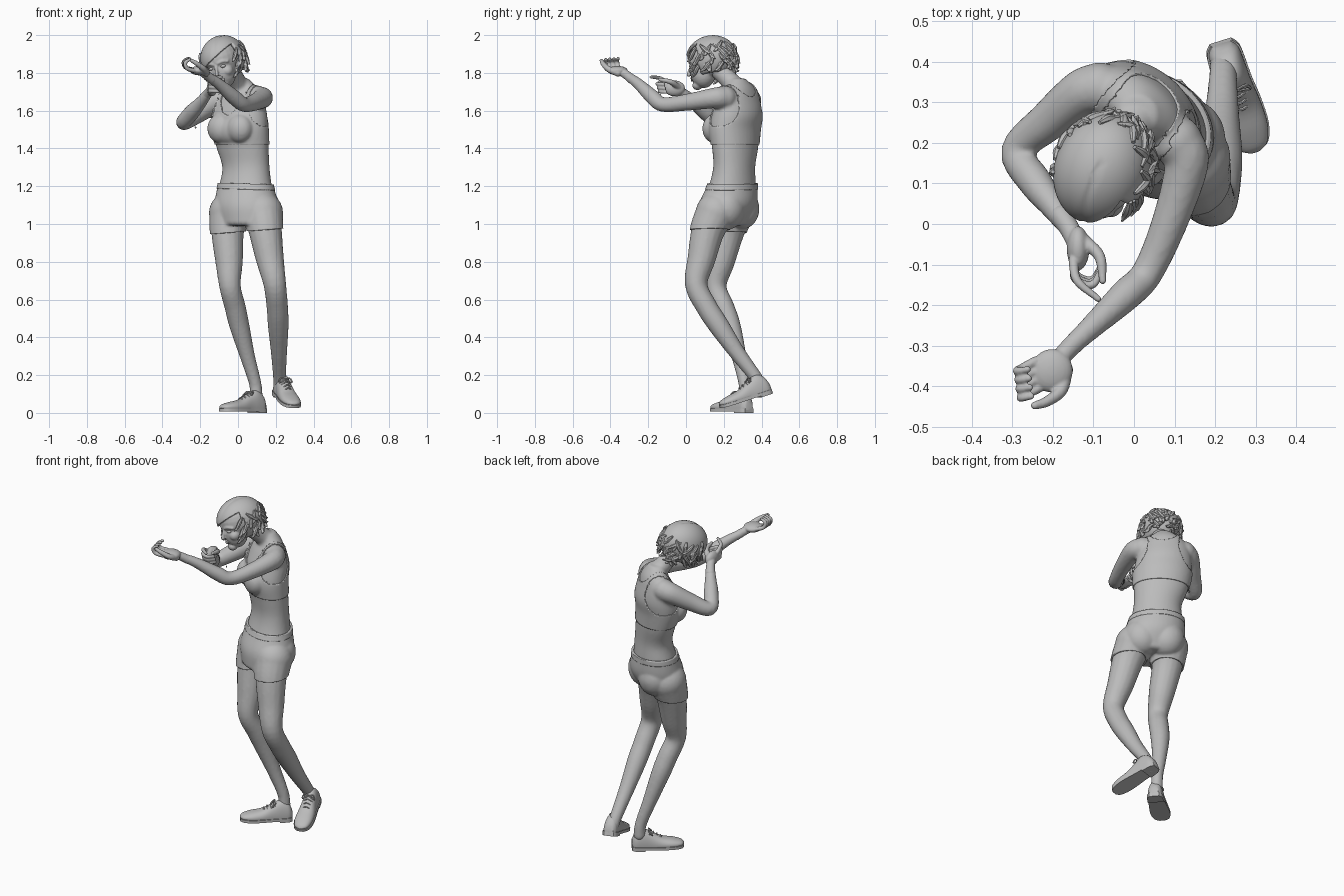
import bpy, bmesh, math, random
from mathutils import Vector, Matrix

random.seed(4)
if bpy.data.objects.get("Cube"):
    bpy.data.objects.remove(bpy.data.objects["Cube"])

grey = bpy.data.materials.new("plain_grey")
grey.use_nodes = True
grey.diffuse_color = (0.5, 0.5, 0.5, 1)
grey.node_tree.nodes["Principled BSDF"].inputs["Base Color"].default_value = grey.diffuse_color


def finish(name, bm, voxel=0, smooth=3):
    """Turn a bmesh into a smooth object, optionally fused by a voxel remesh."""
    bmesh.ops.recalc_face_normals(bm, faces=bm.faces)
    mesh = bpy.data.meshes.new(name)
    bm.to_mesh(mesh)
    bm.free()
    obj = bpy.data.objects.new(name, mesh)
    bpy.context.collection.objects.link(obj)
    if voxel:
        fuse = obj.modifiers.new("fuse", 'REMESH')
        fuse.mode, fuse.voxel_size = 'VOXEL', voxel
        soft = obj.modifiers.new("soften", 'SMOOTH')
        soft.iterations = smooth
        bpy.context.view_layer.update()
        graph = bpy.context.evaluated_depsgraph_get()
        obj.data = bpy.data.meshes.new_from_object(obj.evaluated_get(graph))
        obj.modifiers.clear()
    obj.data.materials.clear()
    obj.data.materials.append(grey)
    bpy.ops.object.select_all(action='DESELECT')
    obj.select_set(True)
    bpy.context.view_layer.objects.active = obj
    bpy.ops.object.shade_smooth_by_angle(angle=math.radians(50))
    return obj


def spline(keys, steps):
    """Catmull-Rom through tuples of any length."""
    keys = [Vector(k) for k in keys]
    ends = [keys[0] * 2 - keys[1]] + keys + [keys[-1] * 2 - keys[-2]]
    out = []
    for a, b, c, d in zip(ends, ends[1:], ends[2:], ends[3:]):
        for i in range(steps):
            t = i / steps
            out.append((b * 2 + (c - a) * t + (a * 2 - b * 5 + c * 4 - d) * t * t
                        + (b * 3 - a - c * 3 + d) * t ** 3) * 0.5)
    return out + [keys[-1]]


def skin(bm, rings):
    """Bridge rings of points and cap both ends."""
    rows = [[bm.verts.new(p) for p in ring] for ring in rings]
    n = len(rows[0])
    for low, high in zip(rows, rows[1:]):
        for i in range(n):
            bm.faces.new((low[i], low[(i + 1) % n], high[(i + 1) % n], high[i]))
    bm.faces.new(rows[0][::-1])
    bm.faces.new(rows[-1])


def ball(bm, centre, size, frame=Matrix()):
    bmesh.ops.create_uvsphere(bm, u_segments=24, v_segments=14, radius=1,
                              matrix=frame @ Matrix.Translation(centre) @ Matrix.Diagonal((*size, 1)))


def tube(bm, keys, steps=5, sides=16, frame=Matrix()):
    """Round limb through (x, y, z, radius) keys with ball ends."""
    path = spline(keys, steps)
    pts = [Vector(p[:3]) for p in path]
    old = (pts[1] - pts[0]).normalized()
    side = old.orthogonal().normalized()
    rings = []
    for i, p in enumerate(pts):
        way = (pts[min(i + 1, len(pts) - 1)] - pts[max(i - 1, 0)]).normalized()
        side = old.rotation_difference(way) @ side
        old, up = way, way.cross(side)
        turn = [2 * math.pi * k / sides for k in range(sides)]
        rings.append([frame @ (p + (side * math.cos(t) + up * math.sin(t)) * path[i][3]) for t in turn])
    skin(bm, rings)
    for k in (keys[0], keys[-1]):
        if k[3] > 0.006:
            ball(bm, k[:3], [k[3]] * 3, frame)


def turned(degrees, centre=(0, 0, 0)):
    """Frame with x to the body's left and -y forward, turned about z."""
    return Matrix.Translation(centre) @ Matrix.Rotation(math.radians(-degrees), 4, 'Z')


# Torso: x, y, z, half width, half depth, turn
bm = bmesh.new()
torso = [(.045, .19, 1.0, .15, .11, 32), (.045, .22, 1.1, .168, .135, 32), (.04, .245, 1.2, .148, .115, 32),
         (.042, .255, 1.3, .134, .1, 33), (.025, .26, 1.4, .15, .105, 35), (.01, .258, 1.5, .162, .115, 36),
         (.01, .27, 1.58, .158, .115, 37), (.01, .28, 1.66, .14, .09, 37), (.015, .285, 1.72, .1, .065, 37),
         (.01, .27, 1.77, .045, .045, 37)]
skin(bm, [[turned(s[5], s[:3]) @ Vector((s[3] * math.cos(k * math.pi / 20), s[4] * math.sin(k * math.pi / 20), 0))
           for k in range(40)] for s in spline(torso, 5)])
chest, hips = turned(37, (.01, .26, 0)), turned(32, (.045, .22, 0))
ball(bm, (0, -.08, 1.495), (.115, .052, .068), chest)
for s in (-1, 1):
    ball(bm, (s * .064, -.085, 1.505), (.068, .057, .072), chest)
    ball(bm, (s * .07, .042, 1.08), (.092, .085, .1), hips)
tube(bm, [(.02, .28, 1.7, .06), (-.01, .23, 1.76, .05), (-.05, .16, 1.83, .05)])

# Legs and arms
tube(bm, [(-.045, .25, 1.06, .1), (-.055, .22, .95, .086), (-.047, .185, .8, .073), (-.042, .158, .67, .057),
          (-.015, .2, .56, .056), (.008, .237, .46, .053), (.05, .28, .3, .04), (.09, .31, .16, .033), (.097, .315, .09, .034)])
tube(bm, [(.13, .16, 1.06, .1), (.145, .115, .96, .088), (.168, .083, .82, .075), (.195, .054, .68, .06),
          (.208, .11, .56, .057), (.213, .175, .46, .055), (.217, .27, .32, .043), (.22, .375, .18, .034), (.222, .4, .12, .034)])
tube(bm, [(-.085, .335, 1.655, .064), (-.13, .322, 1.64, .059), (-.21, .255, 1.585, .05), (-.288, .18, 1.537, .041),
          (-.245, .105, 1.59, .042), (-.2, .045, 1.64, .033), (-.16, -.01, 1.69, .025)])
tube(bm, [(.105, .205, 1.668, .064), (.13, .15, 1.667, .055), (.09, .01, 1.645, .045), (.033, -.12, 1.632, .039),
          (-.02, -.175, 1.67, .04), (-.1, -.25, 1.74, .03), (-.165, -.31, 1.785, .024)])
body = finish("body", bm, .009)

# Left hand: open upward with curled fingers
bm = bmesh.new()
palm = turned(12, (-.203, -.362, 1.812))
ball(bm, (0, 0, 0), (.052, .054, .025), palm)
tube(bm, [(-.14, -.288, 1.767, .025), (-.165, -.312, 1.787, .024), (-.19, -.34, 1.805, .023)])
for i in range(4):
    x, y, z = -.235 - .003 * i, -.405 + .022 * i, 1.812 + .002 * i
    tube(bm, [(x, y, z, .012), (x - .035, y - .018, z + .012, .011),
              (x - .044, y - .024, z + .042, .01), (x - .018, y - .02, z + .06, .008)])
tube(bm, [(-.17, -.36, 1.8, .02), (-.18, -.41, 1.82, .016), (-.215, -.438, 1.847, .013), (-.245, -.448, 1.865, .01)])
finish("left_hand", bm, .004)

# Right hand: drawing grip with the index and thumb forward
bm = bmesh.new()
ball(bm, (-.138, -.06, 1.718), (.028, .055, .042))
tube(bm, [(-.18, .02, 1.668, .028), (-.16, -.01, 1.69, .025), (-.145, -.04, 1.71, .024)])
for i in range(3):
    y, z = -.085 + .006 * i, 1.738 - .02 * i
    tube(bm, [(-.145, y, z, .012), (-.145, y - .05, z + .006, .011), (-.105, y - .066, z + .004, .01), (-.082, y - .035, z, .009)])
tube(bm, [(-.15, -.09, 1.745, .012), (-.14, -.14, 1.772, .011), (-.088, -.185, 1.778, .008)])
tube(bm, [(-.125, -.04, 1.725, .017), (-.085, -.08, 1.752, .014), (-.077, -.14, 1.765, .009)])
finish("right_hand", bm, .004)

# Head, in a frame with x left, -y forward, z up
up = Vector((-.27, -.1, .95)).normalized()
back = Vector((.33, .88, .3))
back = (back - up * back.dot(up)).normalized()
left = back.cross(up)
head = Matrix.Translation((-.08, .125, 1.865)) @ Matrix((left, back, up)).transposed().to_4x4()
bm = bmesh.new()
ball(bm, (0, .01, .01), (.095, .12, .108), head)
ball(bm, (0, -.045, -.055), (.07, .068, .085), head)
ball(bm, (0, -.085, -.12), (.03, .026, .024), head)
tube(bm, [(0, -.108, -.01, .008), (0, -.122, -.035, .009), (0, -.128, -.052, .011)], frame=head)
for s in (-1, 1):
    ball(bm, (s * .093, .01, -.03), (.012, .022, .032), head)
    ball(bm, (s * .042, -.07, -.05), (.03, .034, .03), head)
    tube(bm, [(s * .014, -.107, .002, .007), (s * .037, -.1, .008, .007), (s * .062, -.082, 0, .007)], frame=head)
finish("head", bm, .005)

# Eyes and lips
bm = bmesh.new()
for s in (-1, 1):
    ball(bm, (s * .034, -.094, -.018), (.015, .012, .009), head)
    z = -.081 - s * .006
    tube(bm, [(-.02, -.103, -.083, .003), (0, -.112, z, .006), (.02, -.103, -.083, .003)], frame=head)
finish("eyes_and_lips", bm)

# Hair cap with a side-swept fringe
bm = bmesh.new()
bmesh.ops.create_uvsphere(bm, u_segments=56, v_segments=36, radius=1,
                          matrix=Matrix.Translation((0, .012, .012)) @ Matrix.Diagonal((.117, .14, .12, 1)))
bmesh.ops.bisect_plane(bm, geom=bm.verts[:] + bm.edges[:] + bm.faces[:],
                       plane_co=(0, 0, .035), plane_no=(-.55, 0, 1))
bald = [f for f in bm.faces if f.calc_center_median().z < -.085 or (
    f.calc_center_median().y < -.025 and f.calc_center_median().z < .035 + .55 * f.calc_center_median().x)]
bmesh.ops.delete(bm, geom=bald, context='FACES')
for v in bm.verts:  # parting groove
    v.co *= 1 - .03 * math.exp(-((v.co.x - .015) / .007) ** 2) * (v.co.z > 0) * (v.co.y < .05)
bm.transform(head)
hair = finish("hair_cap", bm)
hair.modifiers.new("thickness", 'SOLIDIFY').thickness = .014

# Curling locks round the sides and nape
bm = bmesh.new()
for row in range(4):
    for k in range(16):
        a = math.radians(-12 + 215 * k / 15 + random.uniform(-8, 8))
        z = .03 - .032 * row + random.uniform(-.014, .014)
        out = math.sqrt(max(.1, 1 - (z / .13) ** 2)) * random.uniform(.98, 1.02)
        sway = random.uniform(-.5, .5)

        def at(r, turn, h):
            return (.117 * out * r * math.cos(a + turn), .012 + .137 * out * r * math.sin(a + turn), h)

        tube(bm, [(*at(.96, 0, z + .035), .005), (*at(1.01, sway * .5, z + .01), .011),
                  (*at(1.03, sway, z - .016), .009), (*at(1.1, sway * 1.4, z - .026), .002)], 3, 7, head)
finish("hair_locks", bm)


# Clothes: shells lifted off the body where a rule holds
def garment(name, lift, thick, planes, rule=lambda p: True):
    bm = bmesh.new()
    bm.from_mesh(body.data)
    bmesh.ops.delete(bm, geom=[f for f in bm.faces if not rule(f.calc_center_median())], context='FACES')
    for _ in range(10):
        bmesh.ops.smooth_vert(bm, verts=[v for v in bm.verts if v.is_boundary], factor=.5,
                              use_axis_x=True, use_axis_y=True, use_axis_z=True)
    bm.normal_update()
    for v, n in [(v, v.normal.copy()) for v in bm.verts]:
        v.co += n * lift
    for co, no in planes:  # straight hems, cut last
        bmesh.ops.bisect_plane(bm, geom=bm.verts[:] + bm.edges[:] + bm.faces[:],
                               plane_co=co, plane_no=no, clear_outer=True)
    bmesh.ops.remove_doubles(bm, verts=[v for v in bm.verts if v.is_boundary], dist=.003)
    shell = finish(name, bm).modifiers.new("thickness", 'SOLIDIFY')
    shell.thickness, shell.offset = thick, -1


def on_top(p):
    q = chest.inverted() @ p
    if abs(q.y) > .19 or abs(q.x) > .17:
        return False
    front = q.y < 0
    arm = ((abs(q.x) - .175) / (.07 if front else .085)) ** 2 + ((p.z - 1.66) / .14) ** 2 < 1
    neck = (q.x / .075) ** 2 + ((p.z - 1.75) / (.17 if front else .07)) ** 2 < 1
    return not arm and not neck and 1.39 < p.z < 1.755


waist = ((0, .2, 1.215), (.03, 0, 1))
garment("crop_top", .006, .01, [((0, 0, 1.42), (0, 0, -1))], on_top)
garment("shorts", .009, .012, [waist, ((.05, .2, .962), (.08, 0, -1))])
garment("waistband", .012, .012, [waist, ((0, .2, 1.185), (-.03, 0, -1))])


# Shoes: y runs from the heel to the toe
def shoe(name, heel, toe):
    way = (Vector(toe) - Vector(heel)).normalized()
    side = way.cross(Vector((0, 0, 1))).normalized()
    frame = Matrix.Translation(heel) @ Matrix((side, way, side.cross(way))).transposed().to_4x4()
    bm = bmesh.new()
    shape = spline([(0, .024, .06), (.02, .038, .1), (.06, .042, .122), (.11, .044, .1), (.17, .05, .07),
                    (.23, .05, .058), (.275, .036, .046), (.292, .012, .034)], 4)
    turn = [2 * math.pi * k / 28 for k in range(28)]
    skin(bm, [[(w * math.copysign(abs(math.cos(t)) ** .8, math.cos(t)), y,
                max(.016, .03 + (h - .03) * math.sin(t))) for t in turn] for y, w, h in shape])
    for low, high, part in ((.008, .024, shape), (0, .01, shape[:10])):  # sole and heel block
        skin(bm, [[(-w - .004, y, low), (w + .004, y, low), (w + .004, y, high), (-w - .004, y, high)] for y, w, h in part])
    for i in range(4):  # laces
        y, z = .098 + .02 * i, .11 - .011 * i
        tube(bm, [(-.026, y, z - .016, .004), (0, y + .003, z + .003, .004), (.026, y, z - .016, .004)], 4, 6)
    for s in (-1, 1):  # bow
        tube(bm, [(0, .1, .11, .003), (s * .026, .095, .112, .004), (s * .034, .112, .094, .004), (0, .102, .108, .003)], 4, 6)
    bm.transform(frame)
    finish(name, bm)


shoe("right_shoe", (.135, .335, 0), (-.085, .148, 0))
shoe("left_shoe", (.213, .452, .103), (.292, .2, .022))
